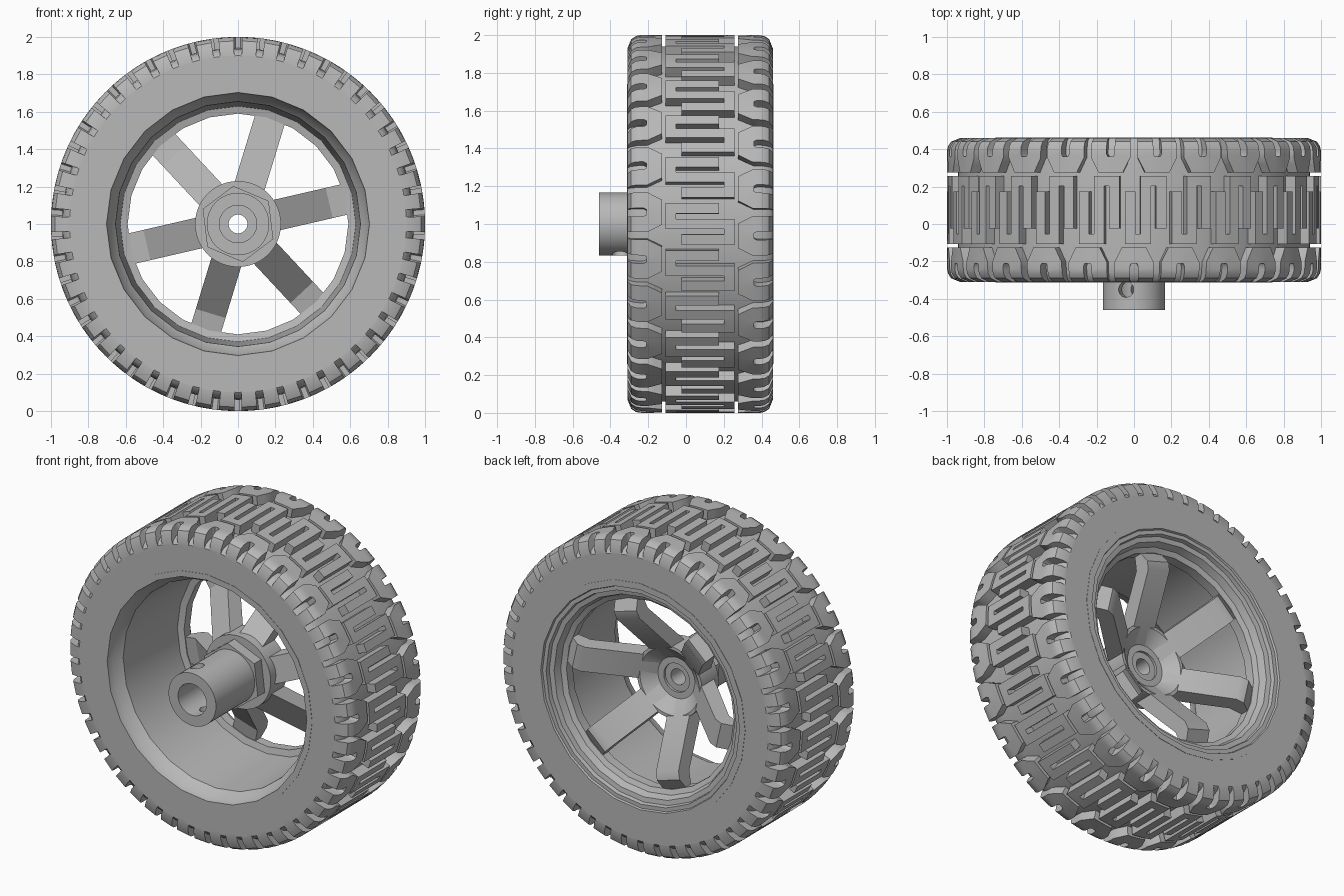
import bpy, bmesh, math
from mathutils import Vector

if "Cube" in bpy.data.objects:
    bpy.data.objects.remove(bpy.data.objects["Cube"])

grey = bpy.data.materials.new("wheel grey")
grey.use_nodes = True
GREY = (0.48, 0.48, 0.48, 1)
grey.diffuse_color = GREY
grey.node_tree.nodes["Principled BSDF"].inputs["Base Color"].default_value = GREY

MID = 0.075       # middle of the tyre along the axle
HALF = 0.385      # half the tyre width
ROUND = 0.07      # shoulder rounding
PITCHES = 25      # tread repeats
PITCH = math.tau / PITCHES


def polar(r, angle, y):
    return Vector((r * math.cos(angle), y, 1 + r * math.sin(angle)))


def finish(bm, name, angle=30):
    bmesh.ops.recalc_face_normals(bm, faces=bm.faces)
    mesh = bpy.data.meshes.new(name)
    bm.to_mesh(mesh)
    bm.free()
    mesh.materials.append(grey)
    obj = bpy.data.objects.new(name, mesh)
    bpy.context.collection.objects.link(obj)
    bpy.ops.object.select_all(action='DESELECT')
    obj.select_set(True)
    bpy.context.view_layer.objects.active = obj
    bpy.ops.object.shade_smooth_by_angle(angle=math.radians(angle))
    return obj


def lathe(name, profile, sides, phase=0.0):
    """Turn a closed (radius, y) outline around the axle."""
    bm = bmesh.new()
    rings = [[bm.verts.new(polar(r, phase + math.tau * i / sides, y)) for r, y in profile]
             for i in range(sides)]
    n = len(profile)
    for i in range(sides):
        a, b = rings[i], rings[(i + 1) % sides]
        for j in range(n):
            k = (j + 1) % n
            bm.faces.new((a[j], a[k], b[k], b[j]))
    return finish(bm, name)


def tread_radius(v):
    """Outer tyre radius at distance v from the tyre middle."""
    d = max(HALF - abs(v), 0)
    if d >= ROUND:
        return 1.0
    return 1 - ROUND + math.sqrt(ROUND ** 2 - (ROUND - d) ** 2)


def ribbon(bm, path, width, turn):
    """Raised tread bar along a (v, s) path, wrapped on the tyre."""
    pts = [Vector(p) for p in path]
    dirs = [(b - a).normalized() for a, b in zip(pts, pts[1:])]
    pairs = []
    for i, p in enumerate(pts):
        d0, d1 = dirs[max(i - 1, 0)], dirs[min(i, len(dirs) - 1)]
        n0, n1 = Vector((-d0.y, d0.x)), Vector((-d1.y, d1.x))
        m = (n0 + n1).normalized()
        m *= width / 2 / m.dot(n0)
        pairs.append((p + m, p - m))
    # split long stretches so the bars follow the curve
    steps = []
    for (a, b), (c, d) in zip(pairs, pairs[1:]):
        count = max(1, math.ceil((a + b - c - d).length / 2 / 0.03))
        steps += [(a.lerp(c, t / count), b.lerp(d, t / count)) for t in range(count)]
    steps.append(pairs[-1])
    rows = []
    for left, right in steps:
        row = []
        for p, top in ((left, True), (right, True), (right, False), (left, False)):
            v = max(-HALF, min(HALF, p.x))
            r = tread_radius(v) if top else 0.88
            row.append(bm.verts.new(polar(r, turn + p.y, MID + v)))
        rows.append(row)
    for a, b in zip(rows, rows[1:]):
        for j in range(4):
            k = (j + 1) % 4
            bm.faces.new((a[j], a[k], b[k], b[j]))
    bm.faces.new(rows[0])
    bm.faces.new(rows[-1][::-1])


# tyre carcass, whose outer skin is the groove floor
half_tyre = [(0.72, HALF), (0.90, HALF), (0.92, HALF - 0.015), (0.935, HALF - 0.05), (0.94, HALF - 0.1)]
lathe("tyre_carcass", [(r, MID - v) for r, v in half_tyre]
      + [(r, MID + v) for r, v in reversed(half_tyre)], 100)

# tread: an S-shaped key in the middle, open hexagons on both shoulders
key = [(0.10, 0.055), (0.10, 0.083), (-0.155, 0.083), (-0.155, 0),
       (0.155, 0), (0.155, -0.083), (-0.10, -0.083), (-0.10, -0.055)]
hexagon = [(-HALF, 0.064), (-0.365, 0.064), (-0.34, 0.064), (-0.29, 0.064), (-0.243, 0.04),
           (-0.243, -0.04), (-0.29, -0.064), (-0.34, -0.064), (-0.365, -0.064), (-HALF, -0.064)]
bm = bmesh.new()
for i in range(PITCHES):
    ribbon(bm, key[1:-1], 0.055, i * PITCH)
    ribbon(bm, hexagon, 0.084, (i + 0.25) * PITCH)
    ribbon(bm, [(-v, -s) for v, s in hexagon], 0.084, (i - 0.25) * PITCH)
finish(bm, "tyre_tread")

# rim: front lip, deep barrel, spoke ledge and stepped back lip
lathe("rim", [(0.74, -0.312), (0.703, -0.312), (0.695, -0.27), (0.655, -0.22),
              (0.63, 0.29), (0.59, 0.30), (0.59, 0.36), (0.62, 0.375),
              (0.635, 0.42), (0.665, 0.425), (0.67, 0.45), (0.695, 0.45),
              (0.70, 0.462), (0.74, 0.462)], 24)

# six bent spokes
bm = bmesh.new()
side_profile = [(0.13, 0.10), (0.47, 0.385), (0.52, 0.395), (0.61, 0.34),
                (0.61, 0.31), (0.50, 0.29), (0.20, 0.03)]
for i in range(6):
    angle = math.radians(13 + 60 * i)
    across = Vector((-math.sin(angle), 0, math.cos(angle))) * 0.083
    ends = [[bm.verts.new(polar(r, angle, y) + across * s) for r, y in side_profile] for s in (1, -1)]
    bm.faces.new(ends[0])
    bm.faces.new(ends[1][::-1])
    for j in range(len(side_profile)):
        k = (j + 1) % len(side_profile)
        bm.faces.new((ends[0][j], ends[1][j], ends[1][k], ends[0][k]))
finish(bm, "spokes")

# hub: collar with a conical back, hexagonal drive and bored axle sleeve
lathe("hub_collar", [(0.05, 0.0), (0.23, 0.0), (0.23, 0.165), (0.21, 0.165), (0.13, 0.095),
                     (0.09, 0.095), (0.09, 0.08), (0.05, 0.08)], 48)
lathe("hex_drive", [(0.11, -0.07), (0.205, -0.07), (0.205, 0.01), (0.11, 0.01)], 6, math.radians(37))
sleeve = lathe("axle_sleeve", [(0.10, -0.46), (0.167, -0.46), (0.167, 0.03), (0.05, 0.03),
                               (0.05, -0.08), (0.10, -0.08)], 48)

# set screw hole through the sleeve
tilt = math.radians(15)
bpy.ops.mesh.primitive_cylinder_add(vertices=24, radius=0.042, depth=0.6,
                                    location=(0, -0.35, 1), rotation=(0, -tilt, 0))
cutter = bpy.context.object
cutter.name = "screw_hole_cutter"
cutter.hide_render = True
cut = sleeve.modifiers.new("screw hole", 'BOOLEAN')
cut.operation = 'DIFFERENCE'
cut.solver = 'EXACT'
cut.object = cutter
bpy.ops.object.select_all(action='DESELECT')
sleeve.select_set(True)
bpy.context.view_layer.objects.active = sleeve
bpy.ops.object.modifier_apply(modifier=cut.name)
bpy.data.objects.remove(cutter)
